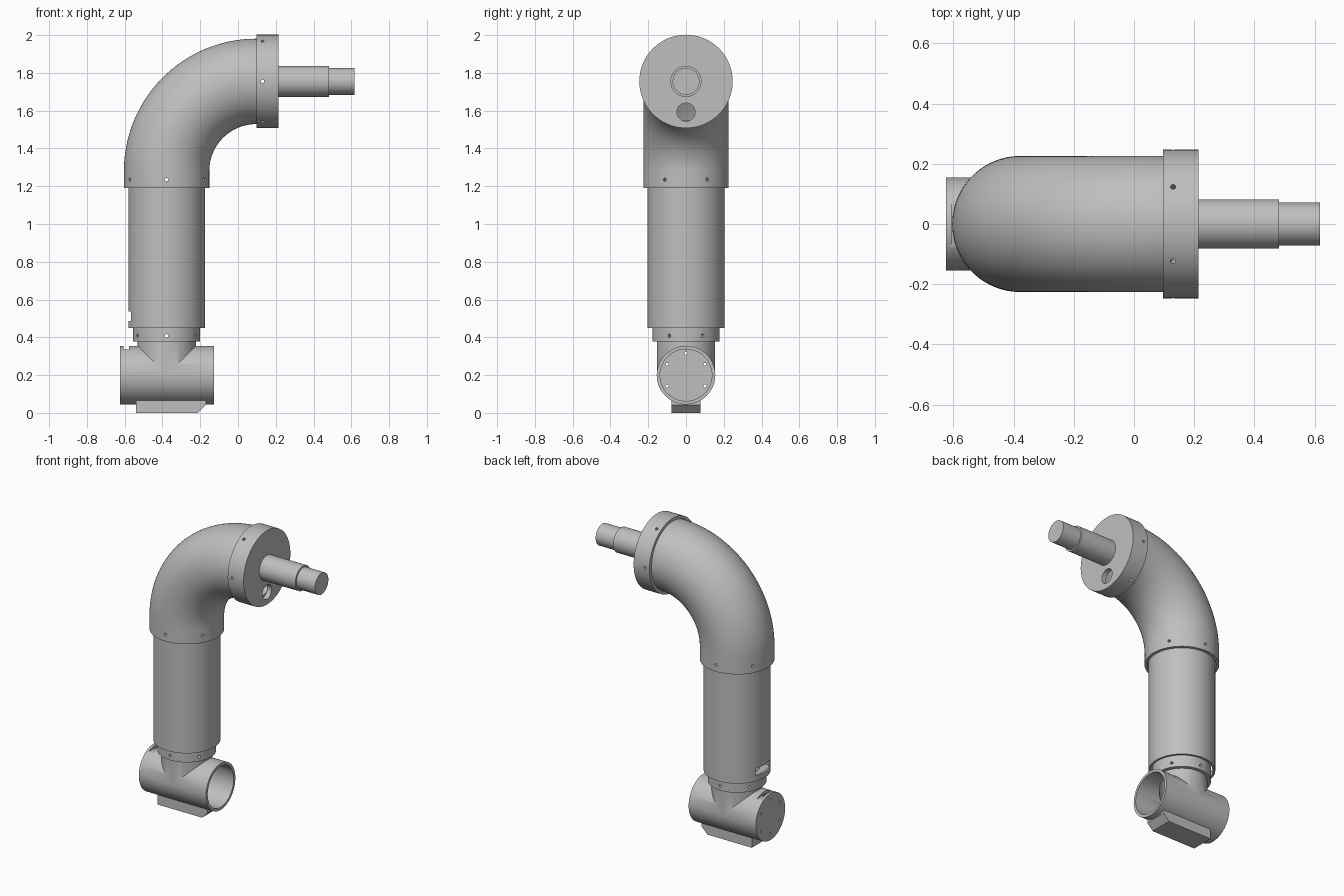
import bpy, bmesh, math
from mathutils import Vector

if "Cube" in bpy.data.objects:
    bpy.data.objects.remove(bpy.data.objects["Cube"])

# One plain grey for everything
GREY = (0.52, 0.52, 0.52, 1)
mat = bpy.data.materials.new("plain_grey")
mat.use_nodes = True
mat.diffuse_color = GREY
bsdf = mat.node_tree.nodes["Principled BSDF"]
bsdf.inputs["Base Color"].default_value = GREY
bsdf.inputs["Roughness"].default_value = 0.6

SEG = 96
X, Y, Z = Vector((1, 0, 0)), Vector((0, 1, 0)), Vector((0, 0, 1))
COLUMN_X = -0.378      # axis of the upright tube
ARM_Z = 1.755          # axis of the flange and shaft
TEE_Z = 0.2            # axis of the lower cross tube


def add_object(name, bm):
    bmesh.ops.recalc_face_normals(bm, faces=bm.faces)
    mesh = bpy.data.meshes.new(name)
    bm.to_mesh(mesh)
    bm.free()
    mesh.materials.append(mat)
    obj = bpy.data.objects.new(name, mesh)
    bpy.context.scene.collection.objects.link(obj)
    return obj


def loft(name, rings, hollow=False, seg=SEG):
    """Skin circles given as (centre, axis, radius); hollow joins last to first."""
    bm = bmesh.new()
    loops = []
    for centre, axis, radius in rings:
        u = Z if abs(axis.y) > 0.9 else Y
        v = axis.cross(u).normalized()
        u = v.cross(axis).normalized()
        angles = [2 * math.pi * i / seg for i in range(seg)]
        loops.append([bm.verts.new(centre + radius * (u * math.cos(a) + v * math.sin(a)))
                      for a in angles])
    pairs = list(zip(loops, loops[1:]))
    if hollow:
        pairs.append((loops[-1], loops[0]))
    else:
        bm.faces.new(loops[0])
        bm.faces.new(loops[-1])
    for a, b in pairs:
        for i in range(seg):
            j = (i + 1) % seg
            bm.faces.new((a[i], a[j], b[j], b[i]))
    return add_object(name, bm)


def turned(name, origin, axis, profile, hollow=False, seg=SEG):
    """Lathe a (distance, radius) profile along an axis."""
    return loft(name, [(origin + axis * d, axis, r) for d, r in profile], hollow, seg)


def box(name, low, high):
    bm = bmesh.new()
    bmesh.ops.create_cube(bm, size=1)
    for v in bm.verts:
        v.co = [(a + b) / 2 + c * (b - a) for a, b, c in zip(low, high, v.co)]
    return add_object(name, bm)


def combine(obj, others, operation):
    """Apply booleans in turn and discard the helper solids."""
    for other in others:
        mod = obj.modifiers.new("boolean", "BOOLEAN")
        mod.object, mod.operation, mod.solver = other, operation, "EXACT"
        graph = bpy.context.evaluated_depsgraph_get()
        mesh = bpy.data.meshes.new_from_object(obj.evaluated_get(graph))
        obj.modifiers.clear()
        obj.data = mesh
    for other in others:
        bpy.data.objects.remove(other)


def radial_drills(centre, axis):
    """Three drills across the diameter, giving six screw holes."""
    side = axis.cross(Y)
    drills = []
    for k in range(3):
        a = math.radians(60 * k)
        d = Y * math.cos(a) + side * math.sin(a)
        drills.append(turned("drill", centre, d, [(-0.3, 0.009), (0.3, 0.009)], seg=16))
    return drills


column = Vector((COLUMN_X, 0, 0))
arm = Vector((0, 0, ARM_Z))
tee = Vector((0, 0, TEE_Z))
elbow_screws = column + Z * 1.235
flange_screws = arm + X * 0.13
collar_screws = column + Z * 0.408

# Hollow elbow swept along a quarter circle with straight ends
BEND = 0.475
path = [(column + Z * 1.19, Z)]
for i in range(33):
    a = math.pi / 2 * i / 32
    path.append((Vector((0.097 - BEND * math.cos(a), 0, 1.28 + BEND * math.sin(a))),
                 Vector((math.sin(a), 0, math.cos(a)))))
path.append((arm + X * 0.17, X))
elbow = loft("elbow", [(c, d, 0.226) for c, d in path]
             + [(c, d, 0.207) for c, d in reversed(path)], hollow=True)
combine(elbow, radial_drills(elbow_screws, Z) + radial_drills(flange_screws, X), "DIFFERENCE")

# Cup-shaped flange over the elbow end, with one round opening
flange = turned("flange", arm, X, [(0.097, 0.227), (0.097, 0.247), (0.214, 0.247),
                                   (0.214, 0.05), (0.182, 0.05), (0.182, 0.227)], hollow=True)
port = turned("port", Vector((0, 0, 1.592)), X, [(0.15, 0.048), (0.25, 0.048)], seg=48)
combine(flange, radial_drills(flange_screws, X) + [port], "DIFFERENCE")

# Stepped shaft
turned("shaft", arm, X, [(0.182, 0.082), (0.481, 0.082), (0.481, 0.071), (0.618, 0.071)])

# Upright tube with a window low on one side
tube = turned("upright_tube", column, Z, [(0.45, 0.19), (0.45, 0.203),
                                          (1.28, 0.203), (1.28, 0.19)], hollow=True)
window = box("window", (-0.65, -0.075, 0.487), (-0.53, 0.075, 0.537))
combine(tube, radial_drills(elbow_screws, Z) + [window], "DIFFERENCE")

# Tee: cross tube, neck and collar, then bored out
body = turned("tee_fitting", tee, X, [(-0.624, 0.155), (-0.128, 0.155)])
neck = turned("neck", column, Z, [(0.2, 0.1548), (0.378, 0.1548), (0.378, 0.178), (0.47, 0.178)])
combine(body, [neck], "UNION")
cuts = [
    turned("cross_bore", tee, X, [(-0.605, 0.09), (-0.598, 0.09), (-0.598, 0.137), (0, 0.137)]),
    turned("neck_bore", column, Z, [(0.2, 0.1365), (0.5, 0.1365)]),
    box("top_slot", (-0.606, -0.12, 0.335), (-0.577, 0.12, 0.4)),
]
for k in range(6):
    a = math.radians(60 * k)
    spot = tee + 0.115 * (Z * math.cos(a) + Y * math.sin(a))
    cuts.append(turned("drill", spot, X, [(-0.7, 0.008), (-0.55, 0.008)], seg=16))
combine(body, cuts + radial_drills(collar_screws, Z), "DIFFERENCE")

# Foot block with a chamfered end, trimmed to the tee's underside
bm = bmesh.new()
outline = [(-0.54, 0), (-0.212, 0), (-0.17, 0.042), (-0.17, 0.1), (-0.54, 0.1)]
face = bm.faces.new([bm.verts.new((x, -0.077, z)) for x, z in outline])
grown = bmesh.ops.extrude_face_region(bm, geom=[face])["geom"]
bmesh.ops.translate(bm, vec=Y * 0.154,
                    verts=[v for v in grown if isinstance(v, bmesh.types.BMVert)])
foot = add_object("foot_block", bm)
trim = turned("trim", tee, X, [(-0.7, 0.153), (0, 0.153)])
combine(foot, [trim], "DIFFERENCE")

# Smooth round walls, crisp edges
bpy.ops.object.select_all(action="DESELECT")
for obj in (o for o in bpy.context.scene.objects if o.type == "MESH"):
    obj.select_set(True)
    bpy.context.view_layer.objects.active = obj
bpy.ops.object.shade_smooth_by_angle(angle=math.radians(30))
